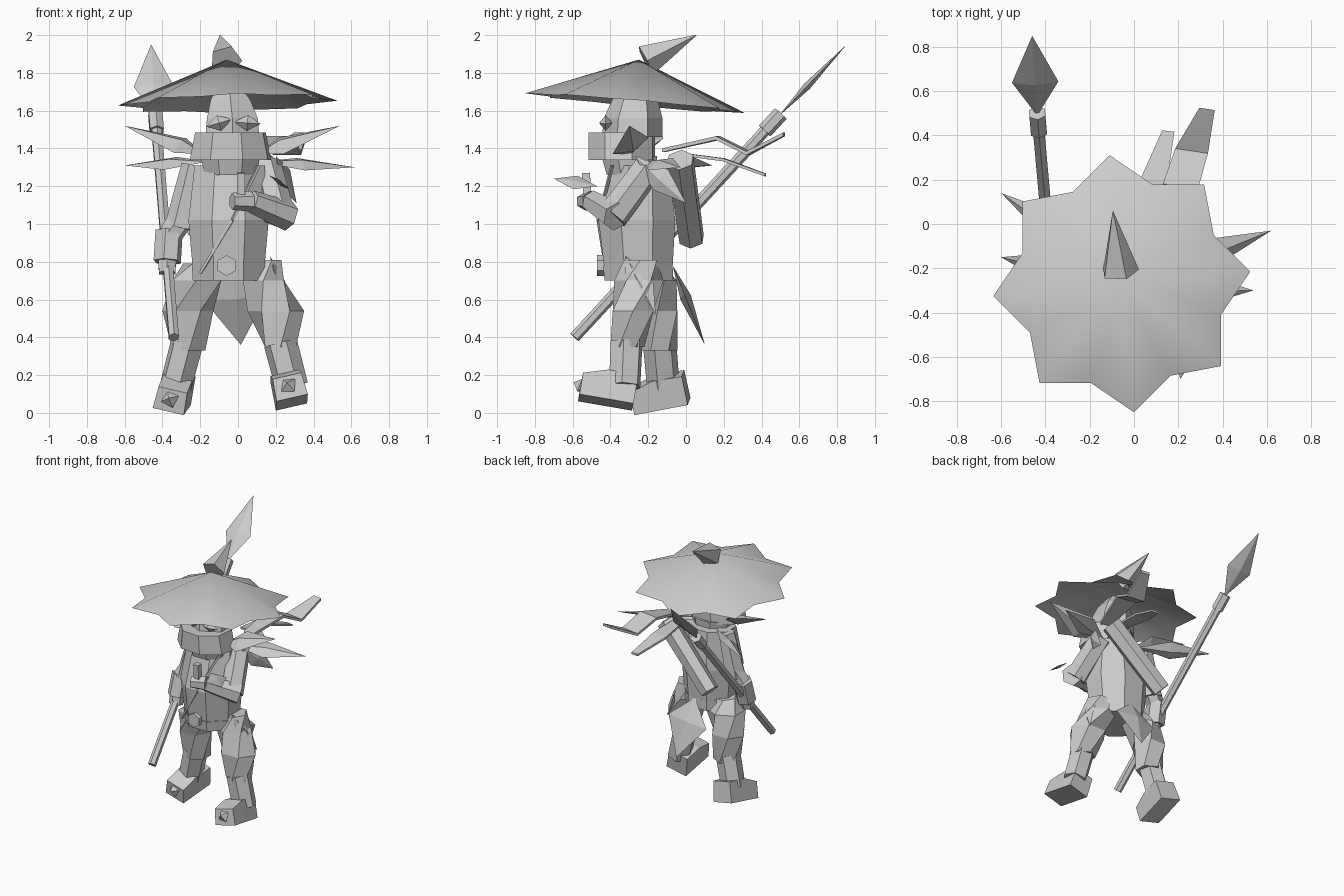
import bpy, math
from mathutils import Vector as V


def mesh(name, verts, faces):
    me = bpy.data.meshes.new(name)
    me.from_pydata([tuple(v) for v in verts], [], faces)
    me.update()
    ob = bpy.data.objects.new(name, me)
    bpy.context.collection.objects.link(ob)
    return ob


def skin(name, rings):
    """Capped skin over rings with equal vertex counts."""
    n = len(rings[0])
    faces = [tuple(reversed(range(n)))]
    for k in range(len(rings) - 1):
        for i in range(n):
            j = (i + 1) % n
            faces.append((k*n+i, k*n+j, k*n+n+j, k*n+n+i))
    faces.append(tuple(range((len(rings)-1)*n, len(rings)*n)))
    return mesh(name, [v for r in rings for v in r], faces)


def loft(name, rows, n, turn=0.0, twist=0.0):
    """Horizontal rings (x, y, z, rx, ry)."""
    rings = []
    for k, (x, y, z, rx, ry) in enumerate(rows):
        a = [math.tau*(i+0.5)/n + turn + k*twist for i in range(n)]
        rings.append([(x+rx*math.cos(t), y+ry*math.sin(t), z) for t in a])
    return skin(name, rings)


def tube(name, p0, p1, r0, r1, n):
    """Straight prism between two points."""
    p0, p1 = V(p0), V(p1)
    q = (p1-p0).to_track_quat('Z', 'Y')
    ang = [math.tau*(i+.5)/n for i in range(n)]
    return skin(name, [[c + q @ V((r*math.cos(t), r*math.sin(t), 0)) for t in ang]
                       for c, r in ((p0, r0), (p1, r1))])


def leaf(name, base, tip, half, thick, side, at=0.35):
    """Diamond blade: widest at fraction 'at' along base-tip."""
    b, t = V(base), V(tip)
    d = (t-b).normalized()
    s = V(side)
    s = (s - d*s.dot(d)).normalized()
    nrm = d.cross(s)
    m = b.lerp(t, at)
    v = [b, t, m+s*half, m+nrm*thick, m-s*half, m-nrm*thick]
    return mesh(name, v, [f for i in range(4) for f in
                          ((0, 2+(i+1) % 4, 2+i), (1, 2+i, 2+(i+1) % 4))])


def ribbon(name, pts, widths, side, thick=0.01):
    s = V(side).normalized()
    up = V((0, 0, thick))
    return skin(name, [[V(p)-s*w-up, V(p)+s*w-up, V(p)+s*w+up, V(p)-s*w+up]
                       for p, w in zip(pts, widths)])


# Star-brimmed hat, smooth crown
rim = []
for i in range(16):
    a = math.radians(-84.6 + 22.5*i)
    r = 0.583 if i % 2 == 0 else 0.47
    dx, dy = r*math.cos(a), r*math.sin(a)
    rim.append((-0.055+dx, -0.27+dy, 1.64 + 0.03*dx - 0.087*dy))
hat = mesh("hat", rim + [(-0.06, -0.25, 1.87)], [(i, (i+1) % 16, 16) for i in range(16)])
hat.data.shade_smooth()
tube("hat_spike", (-0.065, -0.215, 1.865), (-0.095, 0.055, 2.0), 0.088, 0.002, 5)

# Head, jaw, neck, eyes
loft("head", [(-0.03, -0.285, 1.46, .165, .16), (-0.03, -0.28, 1.56, .155, .155),
              (-0.04, -0.27, 1.66, .12, .12), (-0.05, -0.27, 1.74, .06, .06)], 6)
loft("jaw", [(-0.04, -0.34, 1.34, .225, .185), (-0.04, -0.34, 1.485, .195, .185)], 8, -0.1)
loft("neck", [(-0.04, -0.29, 1.26, .15, .14), (-0.04, -0.3, 1.36, .17, .16)], 8)
for x, dz in ((-0.10, .015), (0.05, -.01)):
    ob = leaf("eye", (x-.07, -.425, 1.53-dz), (x+.07, -.425, 1.54+dz), .042, .035, (0, 0, 1), .5)

# Ear spikes and collar leaves
leaf("right_ear", (0.10, -0.29, 1.37), (0.54, -0.30, 1.52), .105, .035, (0, 1, .5), .3)
leaf("left_ear", (-0.18, -0.24, 1.37), (-0.60, -0.15, 1.52), .105, .035, (0, 1, .5), .3)
leaf("right_collar_leaf", (0.10, -0.22, 1.33), (0.62, -0.03, 1.30), .075, .025, (-.3, 1, .5), .45)
leaf("left_collar_leaf", (-0.16, -0.15, 1.33), (-0.60, 0.14, 1.31), .075, .025, (.3, 1, .5), .45)
leaf("shoulder_leaf", (0.20, -0.27, 1.36), (0.31, 0.0, 1.11), .07, .02, (.3, .6, .8), .5)

# Torso, belt, buckle, chest strap
loft("torso", [(-0.05, -0.25, .71, .20, .19), (-0.05, -0.26, 1.02, .23, .22),
               (-0.045, -0.24, 1.31, .20, .16)], 8)
loft("belt", [(-0.05, -0.25, .70, .205, .195), (-0.05, -0.255, .78, .21, .20)], 8)
tube("buckle", (-0.06, -0.42, .78), (-0.06, -0.47, .78), .055, .055, 6)
tube("chest_strap", (0.11, -0.39, 1.31), (-0.03, -0.465, 1.02), .01, .01, 4)
tube("chest_strap", (-0.03, -0.465, 1.02), (-0.2, -0.42, .74), .01, .01, 4)

# Tail flap behind and hip leaf
leaf("tail_flap", (-0.03, -0.07, .78), (0.015, 0.10, .36), .17, .03, (1, 0, 0), .4)
leaf("hip_leaf", (0.17, -0.32, .83), (0.28, -0.16, .52), .08, .03, (0, 1, .4), .45)

# Baggy trouser legs, shins
loft("right_thigh", [(0.225, -0.31, .35, .095, .09), (0.20, -0.28, .54, .15, .125),
                     (0.135, -0.25, .70, .125, .13), (0.13, -0.24, .81, .10, .10)], 6, 0, .52)
loft("left_thigh", [(-0.26, -0.14, .33, .10, .095), (-0.265, -0.15, .54, .135, .12),
                    (-0.22, -0.18, .70, .15, .13), (-0.19, -0.20, .79, .10, .09)], 6, 0, .52)
tube("right_shin", (0.285, -0.325, .14), (0.225, -0.315, .37), .088, .09, 6)
tube("left_shin", (-0.33, -0.12, .14), (-0.27, -0.14, .37), .088, .09, 6)


def boot(name, loc, rot):
    rings = [[(-.085, y, 0), (.085, y, 0), (.078, y, h), (-.078, y, h)]
             for y, h in ((.14, .155), (-.02, .16), (-.15, .12))]
    ob = skin(name, rings)
    toe = leaf(name + "_toe_claw", (0, -.11, .06), (-.01, -.19, .08), .05, .05, (1, 0, .6), .5)
    for o in (ob, toe):
        o.location = loc
        o.rotation_euler = [math.radians(a) for a in rot]


boot("right_boot", (0.285, -0.42, .055), (-10, -13, 3))
boot("left_boot", (-0.35, -0.12, .035), (11, 13, -5))

# Left arm, hand on spear
tube("left_upper_arm", (-0.235, -0.17, 1.31), (-0.31, -0.18, .98), .065, .08, 6)
tube("left_forearm", (-0.365, -0.18, .96), (-0.375, -0.22, .80), .075, .075, 6)
tube("left_elbow", (-0.30, -0.17, 1.03), (-0.36, -0.19, .94), .07, .065, 6)
tube("left_hand", (-0.375, -0.22, .82), (-0.375, -0.24, .74), .055, .05, 6)

# Right bent arm with hand, handle and small blade
tube("right_upper_arm", (0.15, -0.19, 1.31), (0.22, -0.39, 1.04), .08, .085, 6)
tube("right_forearm", (0.27, -0.37, 1.04), (0.07, -0.50, 1.12), .08, .06, 6)
tube("right_hand", (0.07, -0.50, 1.12), (-0.03, -0.54, 1.12), .055, .045, 6)
tube("handle", (0.015, -0.52, 1.12), (0.015, -0.53, 1.27), .03, .03, 4)
leaf("hand_blade", (0.23, -0.47, 1.20), (0.21, -0.70, 1.24), .065, .01, (1, 0, -.7), .5)

# Spear
A, B = V((-0.34, -0.59, .40)), V((-0.435, 0.47, 1.55))
tube("spear_shaft", A, B, .03, .03, 6)
tube("spear_collar", A.lerp(B, .95), A.lerp(B, 1.03), .042, .042, 6)
leaf("spear_head", (-0.437, 0.49, 1.57), (-0.46, 0.85, 1.95), .105, .02, (1, 0, 0), .42)

# Quiver with two drooping feathers
tube("quiver", (0.19, -0.03, 1.34), (-0.23, 0.03, .92), .075, .07, 6)
ribbon("long_feather", [(0.17, -0.12, 1.39), (0.21, 0.17, 1.455), (0.26, 0.33, 1.375), (0.33, 0.52, 1.475)],
       [.04, .08, .075, .035], (1, -.15, 0))
ribbon("short_feather", [(0.08, -0.03, 1.37), (0.09, 0.20, 1.34), (0.155, 0.42, 1.26)],
       [.04, .06, .028], (1, -.1, 0), .008)
